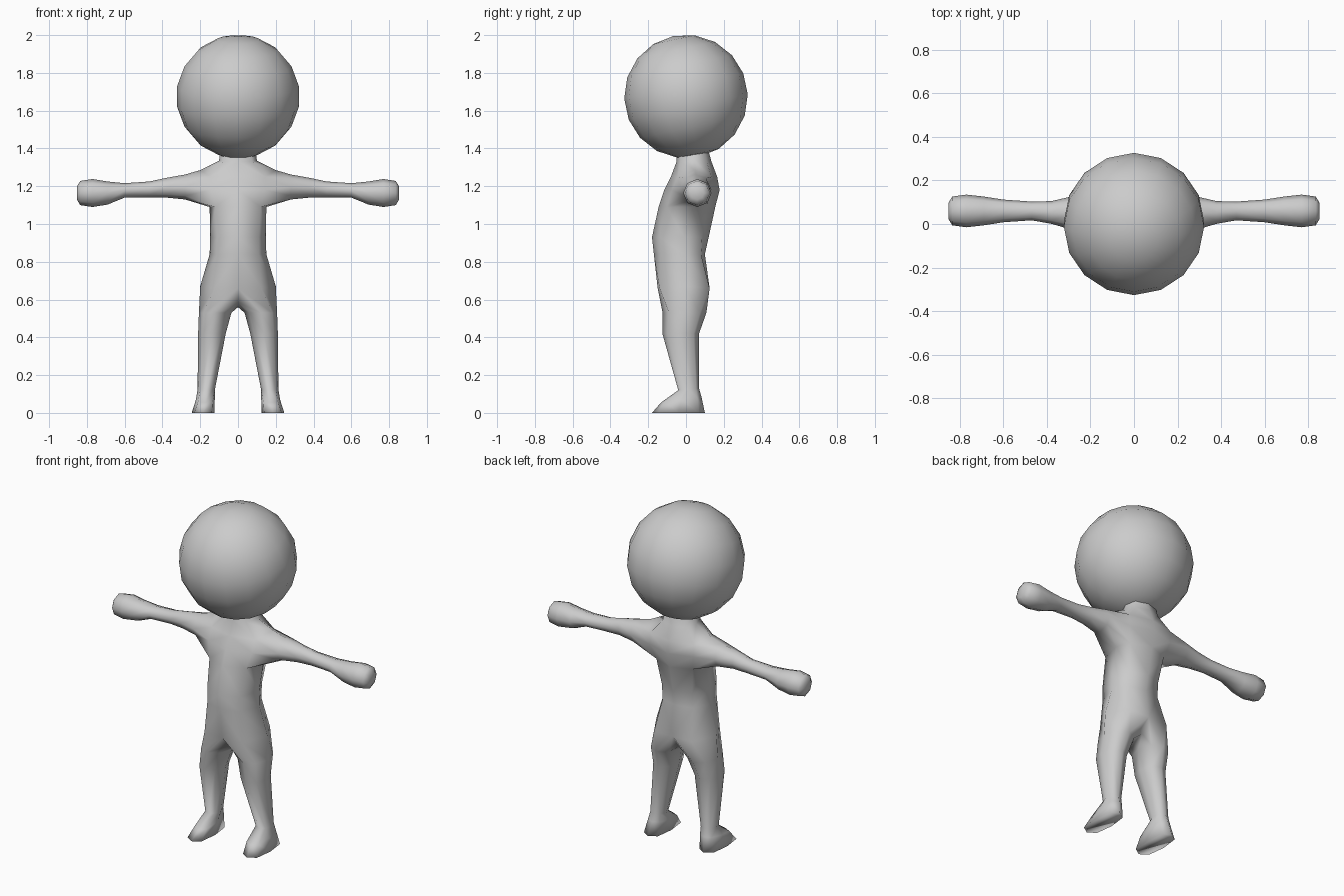
import bpy, bmesh, math
from mathutils import Matrix

cube = bpy.data.objects.get("Cube")
if cube:
    bpy.data.objects.remove(cube, do_unlink=True)

grey = bpy.data.materials.new("matte_grey")
grey.use_nodes = True
grey.diffuse_color = (0.6, 0.6, 0.6, 1)
grey.node_tree.nodes["Principled BSDF"].inputs["Base Color"].default_value = (0.6, 0.6, 0.6, 1)


def finish(bm, name):
    """Turn a bmesh into a smooth, coloured object."""
    bmesh.ops.recalc_face_normals(bm, faces=bm.faces[:])
    for f in bm.faces:
        f.smooth = True
    mesh = bpy.data.meshes.new(name)
    bm.to_mesh(mesh)
    bm.free()
    mesh.materials.append(grey)
    obj = bpy.data.objects.new(name, mesh)
    bpy.context.collection.objects.link(obj)
    return obj


def bridge(bm, a, b):
    for i in range(len(a)):
        j = (i + 1) % len(a)
        bm.faces.new((a[i], a[j], b[j], b[i]))


def octagon(diag=1.0):
    """Unit octagon; diag above 1 makes it boxier."""
    for k in range(8):
        a = math.radians(-90 + 45 * k)
        s = diag if k % 2 else 1.0
        yield math.cos(a) * s, math.sin(a) * s


# Body: the left half, mirrored across x = 0
bm = bmesh.new()

# Torso half rings: z, front y, (front-side x, y), (side x, y, z), (back-side x, y), back y
TORSO = [
    (1.42, -.045, (.065, -.02), (.09, .035, 1.42), (.065, .09), .11),
    (1.33, -.05, (.075, -.03), (.10, .045, 1.335), (.08, .11), .135),
    (1.25, -.08, (.145, -.045), (.20, .05, 1.285), (.145, .135), .165),
    (1.18, -.115, (.145, -.075), (.20, .05, 1.18), (.145, .135), .178),
    (1.09, -.145, (.12, -.10), (.15, .03, 1.09), (.12, .11), .155),
    (.93, -.18, (.11, -.135), (.148, -.01, .93), (.10, .085), .12),
    (.84, -.17, (.11, -.135), (.15, -.01, .84), (.10, .08), .10),
    (.66, -.15, (.125, -.14), (.20, -.005, .67), (.125, .125), .125),
]
rings = []
for z, fy, fs, s, bs, by in TORSO:
    pts = [(0, fy, z), (*fs, z), s, (*bs, z), (0, by, z)]
    rings.append([bm.verts.new(p) for p in pts])
for r in range(len(rings) - 1):
    for c in range(4):
        if r in (2, 3) and c in (1, 2):
            continue                      # opening for the arm
        a, b = rings[r], rings[r + 1]
        bm.faces.new((a[c], a[c + 1], b[c + 1], b[c]))

# Leg rings: x centre, x radius, y centre, y radius, front z, back z
LEG = [
    (.121, .086, -.008, .116, .53, .53),
    (.138, .073, -.028, .097, .42, .42),
    (.168, .046, .014, .055, .12, .13),
    (.173, .050, -.025, .107, .055, .085),
    (.185, .060, -.040, .140, .0, .0),
]
crotch = [bm.verts.new(p) for p in ((0, .07, .58), (0, 0, .56), (0, -.08, .585))]
loop = rings[-1] + crotch
for n, (xc, rx, yc, ry, zf, zb) in enumerate(LEG):
    new = [bm.verts.new((xc + rx * u, yc + ry * v, zf + (zb - zf) * (v + 1) / 2))
           for u, v in octagon(1.1 if n > 2 else 1.0)]
    bridge(bm, loop, new)
    loop = new
bm.faces.new(loop)

# Arm rings: x, z centre, z radius, y centre, y radius
ARM = [
    (.28, 1.196, .066, .05, .078),
    (.38, 1.192, .052, .053, .052),
    (.47, 1.183, .042, .06, .043),
    (.60, 1.178, .038, .06, .052),
    (.69, 1.164, .061, .06, .066),
    (.77, 1.164, .074, .06, .075),
    (.835, 1.164, .064, .06, .066),
    (.853, 1.164, .035, .06, .036),
]
up, mid, low = rings[2], rings[3], rings[4]
loop = [low[2], low[3], mid[3], up[3], up[2], up[1], mid[1], low[1]]
for x, zc, rz, yc, ry in ARM:
    new = [bm.verts.new((x, yc + ry * u, zc + rz * v)) for u, v in octagon()]
    bridge(bm, loop, new)
    loop = new
bm.faces.new(loop)
bmesh.ops.delete(bm, geom=[v for v in bm.verts if not v.link_faces], context='VERTS')

body = finish(bm, "body")
mirror = body.modifiers.new("mirror", 'MIRROR')
mirror.use_clip = True

# Head: a low-poly ball, tipped slightly
bm = bmesh.new()
bmesh.ops.create_uvsphere(bm, u_segments=16, v_segments=9, radius=.327,
                          matrix=Matrix.Translation((0, 0, 1.675)) @ Matrix.Rotation(math.radians(12), 4, 'X'))
finish(bm, "head")
